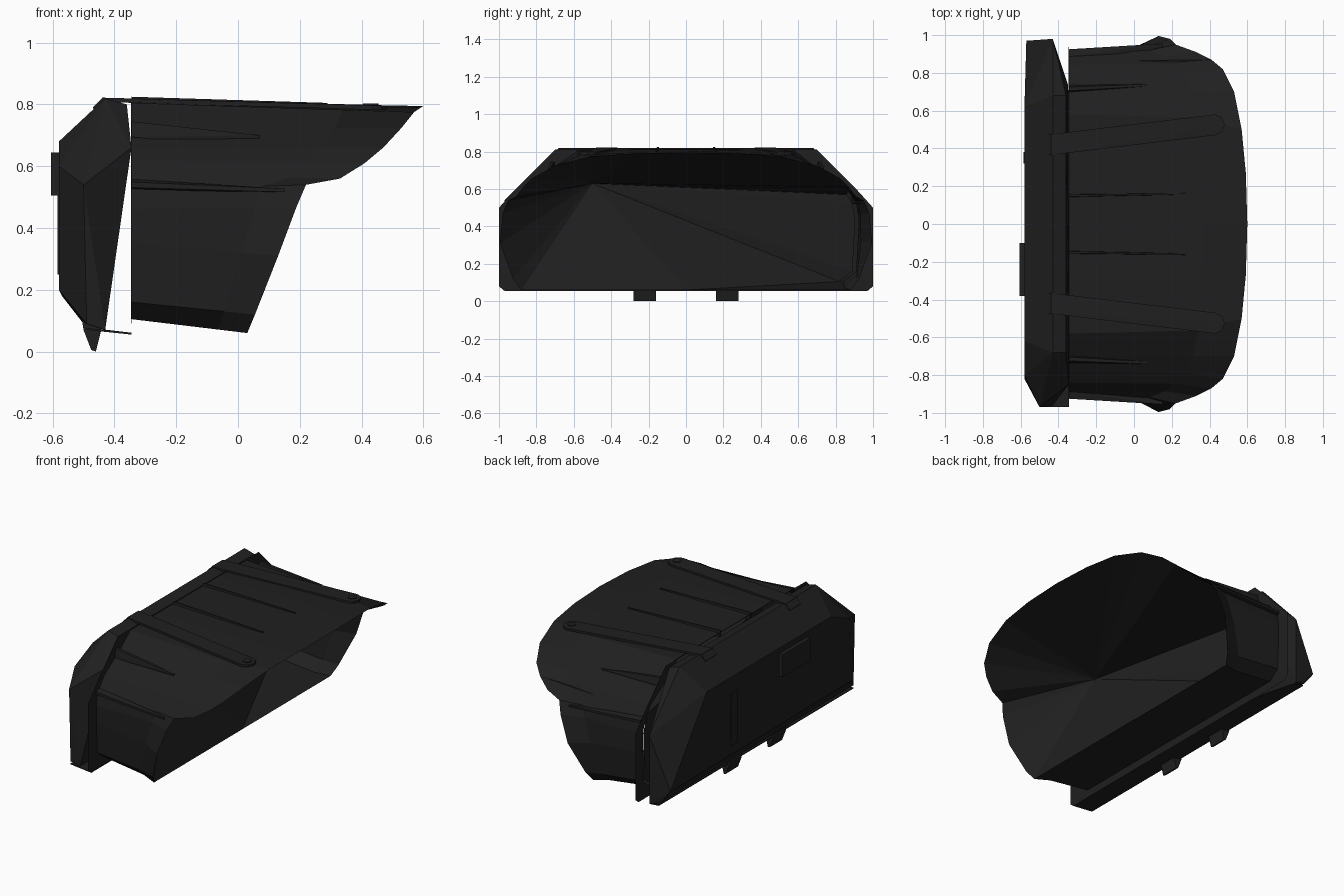
import bpy, bmesh, math
from mathutils import Vector

if "Cube" in bpy.data.objects:
    bpy.data.objects.remove(bpy.data.objects["Cube"])

mat = bpy.data.materials.new("matte_black")
mat.diffuse_color = (0.014, 0.014, 0.014, 1)
mat.use_nodes = True
mat.node_tree.nodes["Principled BSDF"].inputs["Base Color"].default_value = mat.diffuse_color


def finish(name, bm):
    me = bpy.data.meshes.new(name)
    bmesh.ops.recalc_face_normals(bm, faces=bm.faces[:])
    bm.to_mesh(me)
    bm.free()
    me.materials.append(mat)
    ob = bpy.data.objects.new(name, me)
    bpy.context.collection.objects.link(ob)
    return ob


def hull(name, pts):
    bm = bmesh.new()
    for p in pts:
        bm.verts.new(p)
    bmesh.ops.convex_hull(bm, input=bm.verts[:])
    junk = [v for v in bm.verts if not v.link_faces]
    bmesh.ops.delete(bm, geom=junk, context='VERTS')
    return finish(name, bm)


def box(name, x, y, z):
    return hull(name, [(a, b, c) for a in x for b in y for c in z])


def full(half):
    """Mirror a half ring (first and last point on y = 0) into a closed ring."""
    return half + [(x, -y, z) for x, y, z in half[-2:0:-1]]


def loft(name, rings):
    bm = bmesh.new()
    rows = [[bm.verts.new(p) for p in r] for r in rings]
    n = len(rings[0])
    for a, b in zip(rows, rows[1:]):
        for i in range(n):
            j = (i + 1) % n
            bm.faces.new((a[i], a[j], b[j], b[i]))
    return finish(name, bm)


def fan(name, ring, apex):
    bm = bmesh.new()
    vs = [bm.verts.new(p) for p in ring]
    c = bm.verts.new(apex)
    for i in range(len(vs)):
        bm.faces.new((vs[i], vs[(i + 1) % len(vs)], c))
    return finish(name, bm)


# hood shell: rear ring, ring before the flare, flared mouth with long top lip
mouth = [(.03, 0, .06), (.03, .88, .06), (.055, .925, .12), (.13, .995, .31),
         (.19, .98, .47), (.22, .95, .54), (.33, .91, .56), (.41, .87, .61),
         (.47, .82, .66), (.53, .70, .725), (.57, .5, .775), (.592, .27, .79), (.6, 0, .795)]
rear_yz = [(0, .105), (.84, .105), (.91, .16), (.92, .35), (.92, .46), (.91, .52),
           (.88, .57), (.84, .62), (.78, .66), (.70, .71), (.58, .805), (.3, .81), (0, .81)]
rear = [(-.345, y, z) for y, z in rear_yz]
mid = []
for r, m in zip(rear, mouth):
    mid.append((r[0] + .75 * (m[0] - r[0]), r[1] + .2 * (m[1] - r[1]), r[2] + .75 * (m[2] - r[2])))
loft("hood_shell", [full(rear), full(mid), full(mouth)])

# inner liner: a sheet that runs to one point, deep on the back side only
liner = full(mouth)
for i in range(1, 7):
    x, y, z = rear[i]
    liner[i] = (x + .01, y - .02, z)
fan("inner_liner", liner, (-.12, -.5, .63))

# thin flange around the rear of the shell
edge_yz = [(0, .055), (.97, .055), (1, .08), (1, .3), (1, .46), (1, .5), (.96, .545),
           (.91, .6), (.85, .66), (.78, .73), (.7, .81), (.35, .815), (0, .815)]
edge = [(-.347, y, z) for y, z in edge_yz]
loft("rear_flange", [full(edge), full(rear)])

# faceted rear housing
hull("rear_housing", [
    (-.58, .62, .68), (-.57, .97, .18), (-.50, .97, .09), (-.43, .98, .07), (-.43, .98, .50),
    (-.43, .68, .82), (-.36, .68, .80), (-.35, .74, .66),
    (-.58, -.62, .68), (-.58, -.80, .60), (-.58, -.82, .20), (-.50, -.97, .54),
    (-.49, -.97, .09), (-.43, -.96, .07), (-.43, -.68, .82), (-.36, -.68, .80), (-.345, -.85, .66)])

# thin bottom tray, cut back at one end
hull("bottom_tray", [(x, y, z + d) for x, y, z in
                     ((-.49, -.97, .07), (-.345, -.97, .055), (-.345, .70, .055),
                      (-.43, .97, .065), (-.49, .97, .07)) for d in (0, .006)])

# rear plate and strip
box("rear_plate", (-.605, -.57), (-.38, -.10), (.505, .645))
box("rear_strip", (-.585, -.57), (.32, .38), (.25, .58))


# tapering fin, tall at the rear, vanishing toward the tip
def fin(name, start, tip, rise, w=.01):
    s, t, r = Vector(start), Vector(tip), Vector(rise)
    side = Vector((0, w, 0)) if abs(r.z) > abs(r.y) else Vector((0, 0, w))
    hull(name, [s - r - side, s - r + side, s + side * .5, s - side * .5,
                t - r, t + side * .3, t - side * .3])


for s, tag in ((1, "back"), (-1, "front")):
    fin("top_fin_" + tag, (-.345, s * .15, .825), (.29, s * .16, .805), (0, 0, .04))
    fin("shoulder_fin_" + tag, (-.345, s * .715, .745), (.07, s * .735, .70), (0, 0, .05), .02)
    fin("side_fin_" + tag, (-.345, s * .925, .54), (.15, s * .955, .522), (0, s * .04, 0), .018)

    # flat strap over the hood with rounded end and a button
    a, b = Vector((-.44, s * .42, .822)), Vector((.43, s * .525, .797))
    w = Vector((0, .055, 0))
    end = [b + Vector((.05 * math.cos(t), .055 * math.sin(t), 0))
           for t in [math.radians(d) for d in (-90, -45, 0, 45, 90)]]
    top = [a - w, a + w] + end
    hull("strap_" + tag, top + [p - Vector((0, 0, .014)) for p in top])
    ring = [b + Vector((.025 * math.cos(k * math.pi / 5), .025 * math.sin(k * math.pi / 5), 0))
            for k in range(10)]
    hull("strap_button_" + tag, ring + [p + Vector((0, 0, .006)) for p in ring])

    # strap hook over the housing edge
    hull("strap_hook_" + tag, [(x, s * y, z) for x, z in ((-.44, .82), (-.43, .80), (-.47, .79), (-.46, .77))
                               for y in (.365, .475)])

    # mounting foot under the housing
    hull("foot_" + tag, [(x, s * y, z) for x, z in ((-.505, .10), (-.50, .07), (-.475, .005),
                                                     (-.46, 0), (-.455, .02), (-.44, .08))
                         for y in (.16, .28)])
